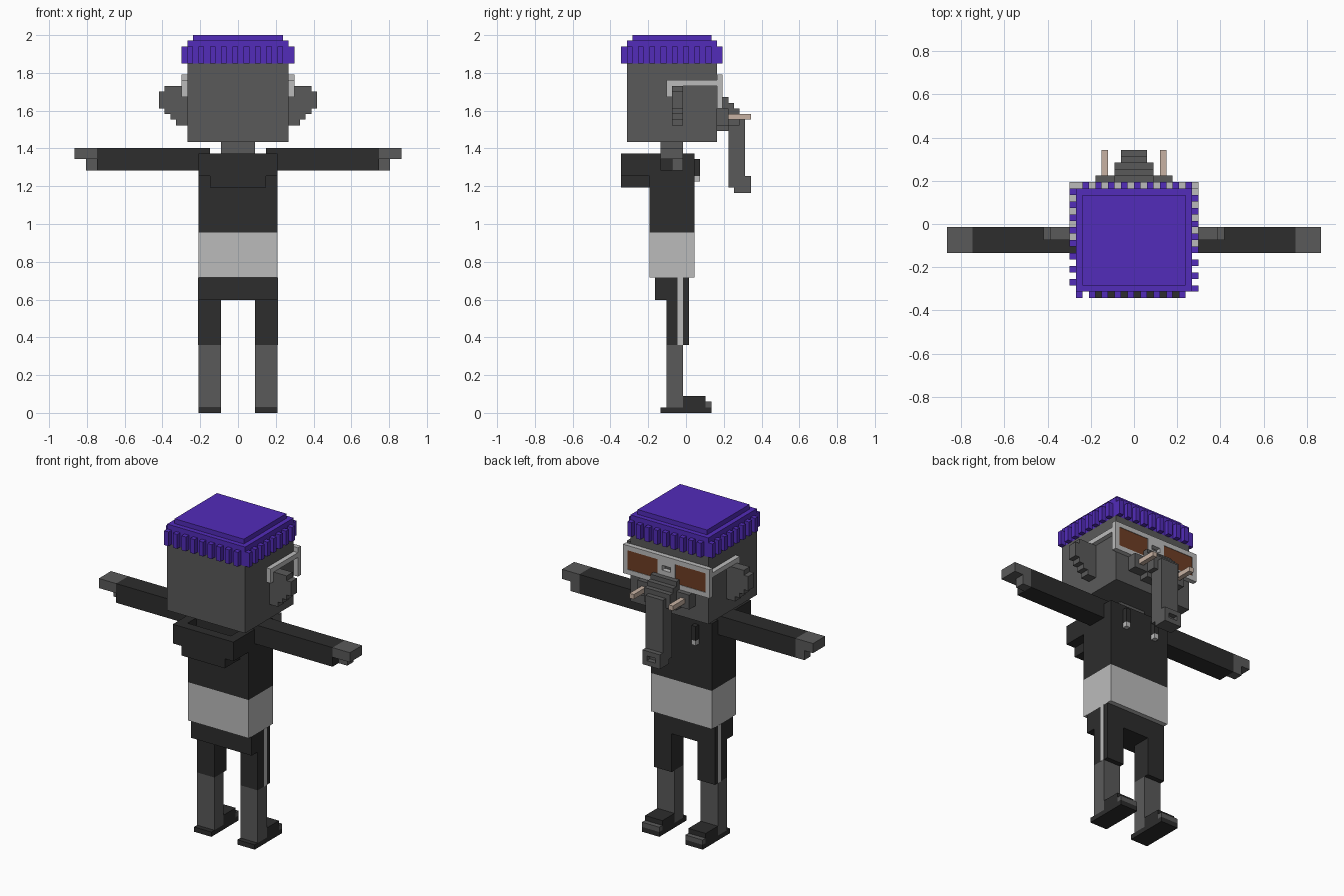
import bpy, bmesh

if "Cube" in bpy.data.objects:
    bpy.data.objects.remove(bpy.data.objects["Cube"])

V = 2 / 67        # size of one grid cell
Y_MID = 11.5      # grid depth is 0 (rear) to 23 (trunk tip)


def material(name, rgb):
    m = bpy.data.materials.new(name)
    m.diffuse_color = (*rgb, 1)
    m.use_nodes = True
    m.node_tree.nodes["Principled BSDF"].inputs["Base Color"].default_value = m.diffuse_color
    return m


GREY = material("skin grey", (0.102, 0.102, 0.102))
BLACK = material("cloth black", (0.026, 0.026, 0.026))
LIGHT = material("light grey", (0.50, 0.50, 0.50))
PURPLE = material("hat purple", (0.085, 0.025, 0.49))
BROWN = material("lens brown", (0.156, 0.048, 0.018))
IVORY = material("tusk ivory", (0.58, 0.45, 0.37))


def blocks(name, mat, *boxes, mirror=False):
    """One object from boxes (x0, x1, y0, y1, z0, z1) in grid cells."""
    bm = bmesh.new()
    for x0, x1, y0, y1, z0, z1 in boxes:
        spans = [(x0, x1), (-x1, -x0)] if mirror else [(x0, x1)]
        for a, b in spans:
            cube = bmesh.ops.create_cube(bm, size=1)
            for v in cube["verts"]:
                v.co.x = (b if v.co.x > 0 else a) * V
                v.co.y = ((y1 if v.co.y > 0 else y0) - Y_MID) * V
                v.co.z = (z1 if v.co.z > 0 else z0) * V
    me = bpy.data.meshes.new(name)
    bm.to_mesh(me)
    bm.free()
    me.materials.append(mat)
    ob = bpy.data.objects.new(name, me)
    bpy.context.collection.objects.link(ob)
    return ob


# Shoes and legs
blocks("shoes", BLACK, (3, 7, 7, 16, 0, 1), (3, 7, 11, 15, 1, 3), mirror=True)
blocks("shoe_toes", GREY, (3, 7, 15, 16, 1, 2), mirror=True)
blocks("legs", GREY, (3, 7, 8, 11, 1, 12), mirror=True)

# Trousers with side stripes
blocks("trouser_legs", BLACK, (3, 7, 8, 12, 12, 20), mirror=True)
blocks("trouser_hips", BLACK, (-7, 7, 6, 12, 20, 24))
blocks("trouser_stripes", LIGHT, (6.9, 7.06, 10, 11, 12, 24), mirror=True)

# Shirt hem, jumper, sleeves and hands
blocks("shirt_hem", LIGHT, (-7, 7, 5, 13, 24, 32))
blocks("jumper", BLACK, (-7, 7, 5, 13, 32, 46))
blocks("sleeves", BLACK, (5, 25, 7, 11, 43, 47), mirror=True)
blocks("hands", GREY, (25, 29, 7, 11, 45, 47), (25, 27, 9, 11, 43, 45), mirror=True)

# Open hood hanging behind the neck
blocks("hood", BLACK, (-5, 5, 0, 5, 40, 42), (-7, 7, 0, 5, 42, 44),
       (-7, 7, 0, 2, 44, 46), (-7, -5, 2, 5, 44, 46), (5, 7, 2, 5, 44, 46))
blocks("drawstrings", BLACK, (3, 4, 13, 14, 42, 45), mirror=True)
blocks("drawstring_tips", LIGHT, (3, 4, 13, 14, 41, 42), mirror=True)

# Neck, head and stepped ears
blocks("neck", GREY, (-3, 3, 7, 11, 45, 48))
blocks("head", GREY, (-9, 9, 1, 17, 48, 62))
blocks("ears", GREY, (9, 11, 9, 11, 51, 58), (11, 12, 9, 11, 52, 58),
       (12, 13, 9, 11, 53, 58), (13, 14, 9, 11, 54, 57), mirror=True)

# Cheeks, trunk with hollow tip, and tusks
blocks("cheeks", GREY, (3, 6, 17, 19, 51, 54), mirror=True)
blocks("trunk_base", GREY, (-3, 3, 17, 19, 50, 56),
       (-3, 3, 19, 20, 51, 55), (-3, 3, 20, 21, 51, 54))
blocks("trunk", GREY, (-2, 2, 19, 22, 40, 53), (-2, 2, 20, 22, 39, 40))
blocks("trunk_tip", GREY, (-2, 2, 22, 23, 39, 40), (-2, 2, 22, 23, 41, 42),
       (-2, -1, 22, 23, 40, 41), (1, 2, 22, 23, 40, 41))
blocks("tusks", IVORY, (4, 5, 19, 23, 52, 53), mirror=True)

# Glasses: rims, pierced bridge, temples, lenses
blocks("glasses_rims", LIGHT, (2, 10, 17, 18, 59, 60), (2, 10, 17, 18, 54, 55),
       (9, 10, 17, 18, 55, 59), mirror=True)
blocks("glasses_bridge", LIGHT, (-2, 2, 17, 18, 58, 59), (-2, 2, 17, 18, 55, 57),
       (-2, -1, 17, 18, 57, 58), (1, 2, 17, 18, 57, 58), (-2, 2, 17, 18, 59, 60))
blocks("glasses_temples", LIGHT, (9, 10, 8, 17, 58, 59),
       (9, 10, 8, 9, 56, 58), mirror=True)
blocks("glasses_lenses", BROWN, (2, 9, 17, 17.9, 55, 59), mirror=True)

# Hat with ribs running round all four sides
blocks("hat", PURPLE, (-9, 9, 1, 17, 62, 66), (-8, 8, 2, 16, 66, 67))
ribs = []
for i in range(9):
    ribs.append((-9 + 2 * i, -8 + 2 * i, 0, 1, 62, 65))
    ribs.append((-8 + 2 * i, -7 + 2 * i, 17, 18, 62, 65))
for i in range(8):
    ribs.append((9, 10, 1 + 2 * i, 2 + 2 * i, 62, 65))
    ribs.append((-10, -9, 2 + 2 * i, 3 + 2 * i, 62, 65))
blocks("hat_ribs", PURPLE, *ribs)
